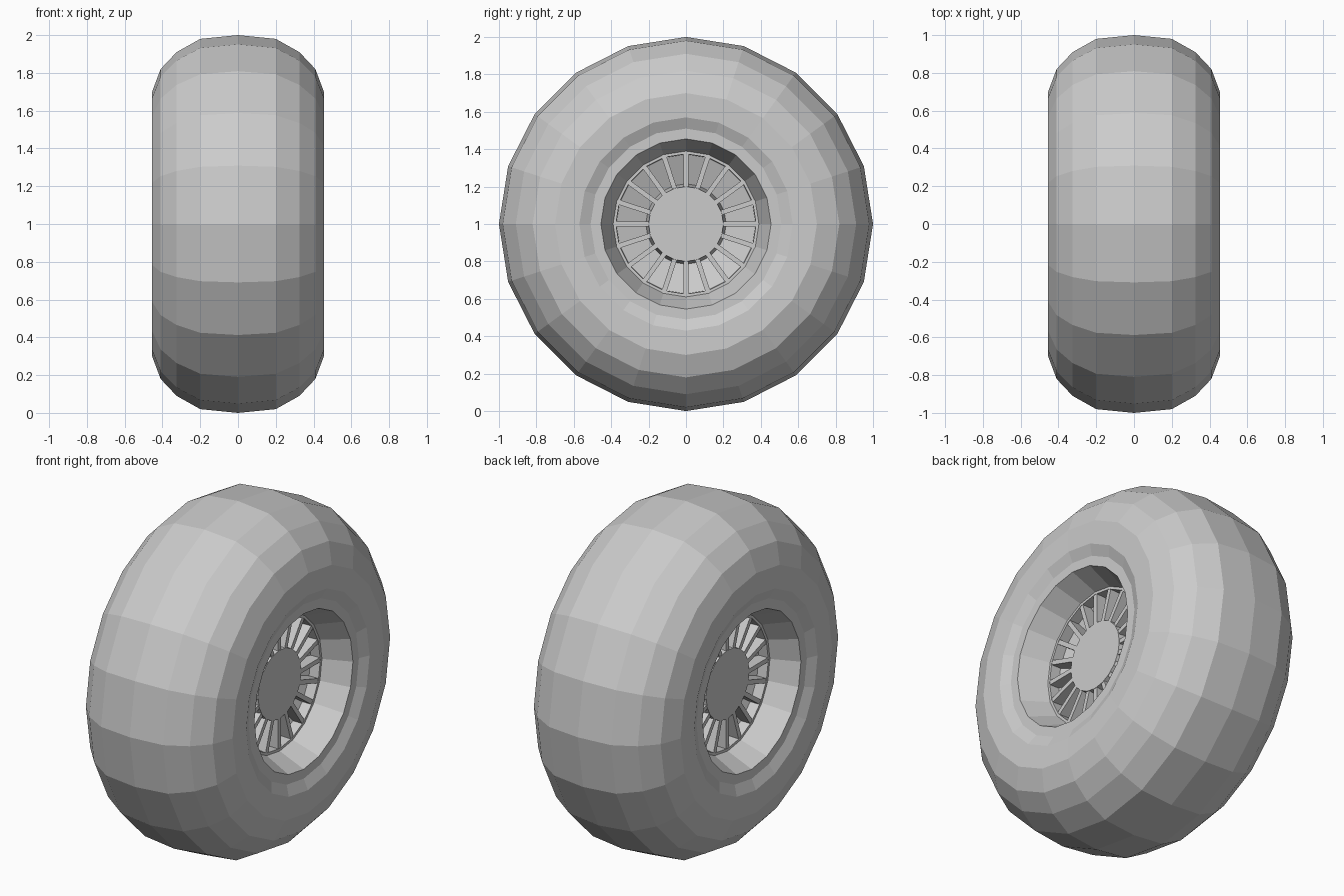
import bpy
import bmesh
from math import sin, cos, tau

SIDES = 20
AXLE_HEIGHT = 1.0

if "Cube" in bpy.data.objects:
    bpy.data.objects.remove(bpy.data.objects["Cube"], do_unlink=True)


def finish(name, bm):
    """Turn a half model (+x side) into an object mirrored across x = 0."""
    mesh = bpy.data.meshes.new(name)
    bm.to_mesh(mesh)
    bm.free()
    obj = bpy.data.objects.new(name, mesh)
    obj.location.z = AXLE_HEIGHT
    bpy.context.collection.objects.link(obj)
    mirror = obj.modifiers.new("both_sides", "MIRROR")
    mirror.use_axis = (True, False, False)
    mirror.use_clip = True
    return obj


def lathe(name, profile, cap=False):
    """Spin (x, radius) points around the axle."""
    bm = bmesh.new()
    rings = []
    for x, r in profile:
        angles = [tau * i / SIDES for i in range(SIDES)]
        rings.append([bm.verts.new((x, r * sin(a), r * cos(a))) for a in angles])
    for near, far in zip(rings, rings[1:]):
        for i in range(SIDES):
            k = (i + 1) % SIDES
            bm.faces.new((near[i], far[i], far[k], near[k]))
    if cap:
        bm.faces.new(rings[-1][::-1])
    return finish(name, bm)


# Rounded tyre from the tread centre to the bead
lathe("tyre", [(0, 1), (0.2, 0.98), (0.325, 0.91), (0.41, 0.82), (0.455, 0.70),
               (0.452, 0.57), (0.425, 0.51), (0.425, 0.455)])

# Rim bowl, sloping floor behind the spokes, and raised hub
lathe("rim", [(0.425, 0.455), (0.27, 0.39), (0.27, 0.375), (0.21, 0.373),
              (0.15, 0.215), (0.27, 0.2)], cap=True)

# Radial spokes: one per rim segment
bm = bmesh.new()
inner, outer = 0.195, 0.38
back, front = 0.14, 0.268
half_width = 0.013
for i in range(SIDES):
    a = tau * i / SIDES
    cube = bmesh.ops.create_cube(bm, size=1)
    for v in cube["verts"]:
        x = front if v.co.x > 0 else back
        side = half_width if v.co.y > 0 else -half_width
        r = outer if v.co.z > 0 else inner
        v.co = (x, r * sin(a) + side * cos(a), r * cos(a) - side * sin(a))
bmesh.ops.recalc_face_normals(bm, faces=bm.faces)
finish("spokes", bm)
